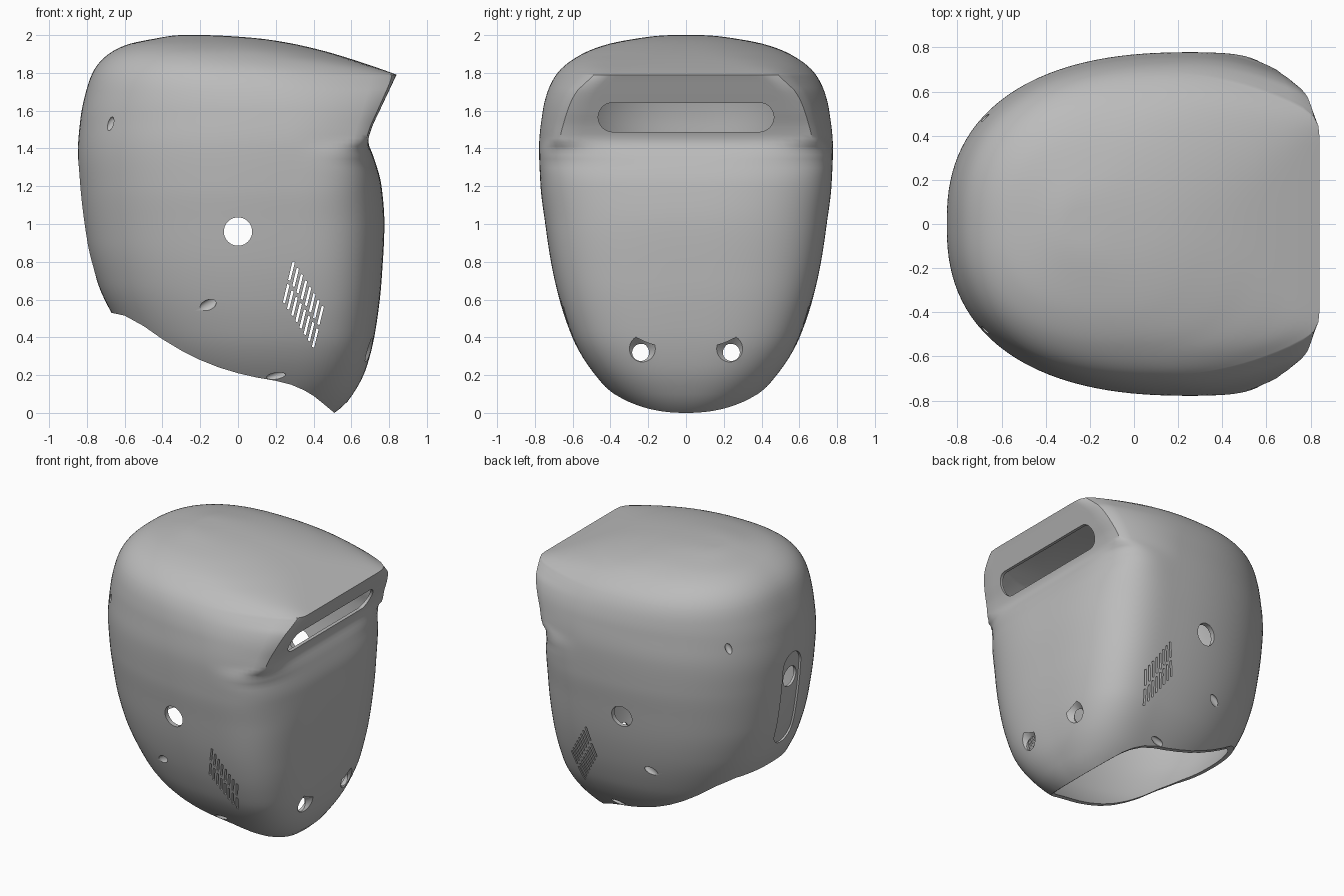
import bpy, bmesh, math
from mathutils import Matrix, Vector

if "Cube" in bpy.data.objects:
    bpy.data.objects.remove(bpy.data.objects["Cube"], do_unlink=True)

TOP, RIM_Z, WALL, ROUND = 2.0, 1.79, 0.035, 2.42

grey = bpy.data.materials.new("shell grey")
grey.use_nodes = True
grey.diffuse_color = (0.5, 0.5, 0.5, 1)
grey.node_tree.nodes["Principled BSDF"].inputs["Base Color"].default_value = (0.5, 0.5, 0.5, 1)

# Height profiles: (z, value), from the crown down
BACK = [(2, -.29), (1.985, -.42), (1.945, -.6), (1.87, -.72), (1.8, -.77), (1.7, -.805), (1.55, -.835),
        (1.37, -.848), (1.2, -.838), (.9, -.8), (.68, -.74), (.53, -.67), (.3, -.52), (-.03, -.15)]
CROWN = [(2, -.2), (1.995, -.05), (1.98, .13), (1.93, .4), (1.86, .64), (RIM_Z, .84)]
FACE = [(RIM_Z, .84), (1.7, .797), (1.6, .75), (1.5, .705), (1.44, .69), (1.35, .72), (1.2, .76), (1, .775),
        (.7, .76), (.45, .73), (.24, .68), (.06, .58), (-.03, .47)]
WIDTH = [(2, .06), (1.985, .24), (1.95, .42), (1.9, .55), (1.8, .68), (1.7, .733), (1.6, .758), (1.4, .778),
         (1.2, .77), (1, .745), (.8, .715), (.6, .67), (.4, .602), (.3, .55), (.2, .48), (.1, .39), (-.03, .22)]
WIDEST = [(2, -.25), (1.9, -.05), (1.8, .1), (1.5, .26), (.3, .28), (-.03, .25)]
SQUARE = [(2, 2.2), (1.95, 2.6), (1.9, 3.6), (1.85, 7), (1.8, 18), (1.72, 30), (1.47, 30), (1.4, 6),
          (1.3, 3.7), (1, 3.1), (.4, 3.1), (.2, 2.8), (-.03, 2.2)]
TAPER = [(2, 0), (1.95, .1), (1.88, .22), (1.8, .29), (1.75, .25), (1.7, .2), (1.6, .16), (1.5, .135),
         (1.44, .12), (1.36, .04), (1.28, 0), (-.03, 0)]


def depth(z):
    return math.sqrt(max(TOP - z, 0))


def curve(profile, z):
    """Smooth interpolation without overshoot."""
    s = [depth(p[0]) for p in profile]
    v = [p[1] for p in profile]
    d = [(v[i + 1] - v[i]) / (s[i + 1] - s[i]) for i in range(len(v) - 1)]
    slope = [d[0]] + [2 * a * b / (a + b) if a * b > 0 else 0 for a, b in zip(d, d[1:])] + [d[-1]]
    q = min(max(depth(z), s[0]), s[-1])
    i = max(k for k in range(len(d)) if s[k] <= q)
    h = s[i + 1] - s[i]
    t = (q - s[i]) / h
    return (v[i] * (1 + 2 * t) * (1 - t) ** 2 + v[i + 1] * t * t * (3 - 2 * t)
            + h * slope[i] * t * (1 - t) ** 2 - h * slope[i + 1] * t * t * (1 - t))


def dims(z, inset=0):
    front = curve(CROWN if z >= RIM_Z else FACE, z) - inset
    return (curve(BACK, z) + inset, front, curve(WIDTH, z) - inset,
            curve(WIDEST, z), curve(SQUARE, z), curve(TAPER, z))


def section(z, inset, steps=32):
    """Horizontal outline: round at the back, squarer and tapered at the front."""
    back, front, width, mid, n, taper = dims(z, inset)
    half = []
    for i in range(2 * steps + 1):
        a = math.pi * i / (2 * steps)
        c, s = math.cos(a), math.sin(a)
        e = n if i < steps else ROUND
        r = (abs(c) ** e + abs(s) ** e) ** (-1 / e)
        u, v = c * r, s * r if i < 2 * steps else 0
        if i < steps:
            half.append((mid + (front - mid) * u, width * v * (1 - taper * u * u)))
        else:
            half.append((mid + (mid - back) * u, width * v))
    return half + [(x, -y) for x, y in half[-2:0:-1]]


def side_y(x, z):
    back, front, width, mid, n, taper = dims(z)
    u, e = ((mid - x) / (mid - back), ROUND) if x < mid else ((x - mid) / (front - mid), n)
    return width * (1 - u ** e) ** (1 / e)


def finish(name, bm):
    bmesh.ops.recalc_face_normals(bm, faces=bm.faces)
    mesh = bpy.data.meshes.new(name)
    bm.to_mesh(mesh)
    bm.free()
    mesh.materials.append(grey)
    obj = bpy.data.objects.new(name, mesh)
    bpy.context.collection.objects.link(obj)
    return obj


def loft(name, inset=0):
    bm = bmesh.new()
    low = depth(-.02)
    levels = sorted([low * i / 100 for i in range(101)] + [depth(RIM_Z)])
    rings = []
    for s in levels:
        z = RIM_Z if s == depth(RIM_Z) else TOP - s * s
        rings.append([bm.verts.new((x, y, z * (1 - inset / 2))) for x, y in section(z, inset)])
    for a, b in zip(rings, rings[1:]):
        for i in range(len(a)):
            j = (i + 1) % len(a)
            bm.faces.new((a[i], a[j], b[j], b[i]))
    bm.faces.new(rings[0])
    bm.faces.new(rings[-1])
    return finish(name, bm)


def prism(name, points, start, end):
    """Extrude a closed 3D outline between two offsets."""
    bm = bmesh.new()
    a = [bm.verts.new(Vector(p) + Vector(start)) for p in points]
    b = [bm.verts.new(Vector(p) + Vector(end)) for p in points]
    bm.faces.new(a)
    bm.faces.new(b)
    for i in range(len(a)):
        j = (i + 1) % len(a)
        bm.faces.new((a[i], a[j], b[j], b[i]))
    return finish(name, bm)


def stadium(half_y, half_z, z, x0, x1, name):
    """Rounded slot cutter running along x."""
    r = min(half_y, half_z)
    points = []
    for i in range(48):
        a = 2 * math.pi * (i + .5) / 48
        c, s = math.cos(a), math.sin(a)
        points.append((0, r * c + math.copysign(half_y - r, c), z + r * s + math.copysign(half_z - r, s)))
    return prism(name, points, (x0, 0, 0), (x1, 0, 0))


def drill(name, centre, axis, r1, r2, length):
    bm = bmesh.new()
    turn = Vector((0, 0, 1)).rotation_difference(Vector(axis)).to_matrix().to_4x4()
    bmesh.ops.create_cone(bm, cap_ends=True, segments=40, radius1=r1, radius2=r2, depth=length,
                          matrix=Matrix.Translation(centre) @ turn)
    return finish(name, bm)


def cut(target, cutter):
    cutter.hide_render = True
    mod = target.modifiers.new("cut", "BOOLEAN")
    mod.operation, mod.solver, mod.object = "DIFFERENCE", "EXACT", cutter
    bpy.context.view_layer.objects.active = target
    bpy.ops.object.modifier_apply(modifier=mod.name)
    bpy.data.objects.remove(cutter, do_unlink=True)


# Hollow shell
shell = loft("hood_shell")
cut(shell, loft("cavity", WALL))

# Sweeping open bottom edge
edge = [(-1, .54), (-.67, .53), (-.6, .515), (-.5, .46), (-.4, .39), (-.3, .33), (-.2, .28), (-.1, .24),
        (0, .21), (.1, .187), (.2, .17), (.28, .15), (.35, .12), (.4, .09), (.45, .05), (.51, 0),
        (1, 0), (1, -.3), (-1, -.3)]
cut(shell, prism("bottom_cutter", [(x, 0, z) for x, z in edge], (0, -1, 0), (0, 1, 0)))

# Long slot under the overhanging brow
cut(shell, stadium(.465, .077, 1.565, .5, 1, "slot_cutter"))

# Shallow rounded recess with a cable hole on the round end
recess = stadium(.1, .335, 1.035, -1, -.5, "recess_cutter")
cut(recess, loft("recess_floor", .016))
cut(shell, recess)
cut(shell, drill("cable_hole", (-.8, 0, 1.19), (1, 0, 0), .072, .072, .4))

# Countersunk screw holes in the lower face
for y in (-.24, .24):
    cut(shell, drill("screw_hole", (.65, y, .32), (1, 0, 0), .045, .045, .4))
    cut(shell, drill("countersink", (.69, y, .32), (1, 0, 0), .045, .085, .04))

# Round hole through both sides
cut(shell, drill("side_hole", (0, 0, .96), (0, 1, 0), .075, .075, 2))

# Two rows of slanted vents through both sides
for row in range(2):
    for i in range(8):
        x, z = .265 - .028 * row + .022 * i, .705 - .12 * row - .0335 * i
        w, dx, dz = .012, .024, .098
        bar = [(x, 0, z), (x + w, 0, z - w / 2), (x + w + dx, 0, z + dz - w / 2), (x + dx, 0, z + dz)]
        cut(shell, prism("vent", bar, (0, -1, 0), (0, 1, 0)))

# Oval fastening dimples on each side
for x, z, long, short, tilt in ((-.675, 1.53, .042, .022, 60), (-.16, .57, .075, .028, 32), (.2, .195, .06, .022, 18)):
    for side in (-1, 1):
        bm = bmesh.new()
        place = Matrix.Translation((x, side * side_y(x, z), z)) @ Matrix.Rotation(-math.radians(tilt), 4, "Y")
        bmesh.ops.create_uvsphere(bm, u_segments=32, v_segments=16, radius=1,
                                  matrix=place @ Matrix.Diagonal((long, .02, short, 1)))
        cut(shell, finish("dimple", bm))

bpy.ops.object.select_all(action="DESELECT")
shell.select_set(True)
bpy.context.view_layer.objects.active = shell
bpy.ops.object.shade_smooth_by_angle(angle=math.radians(35))
